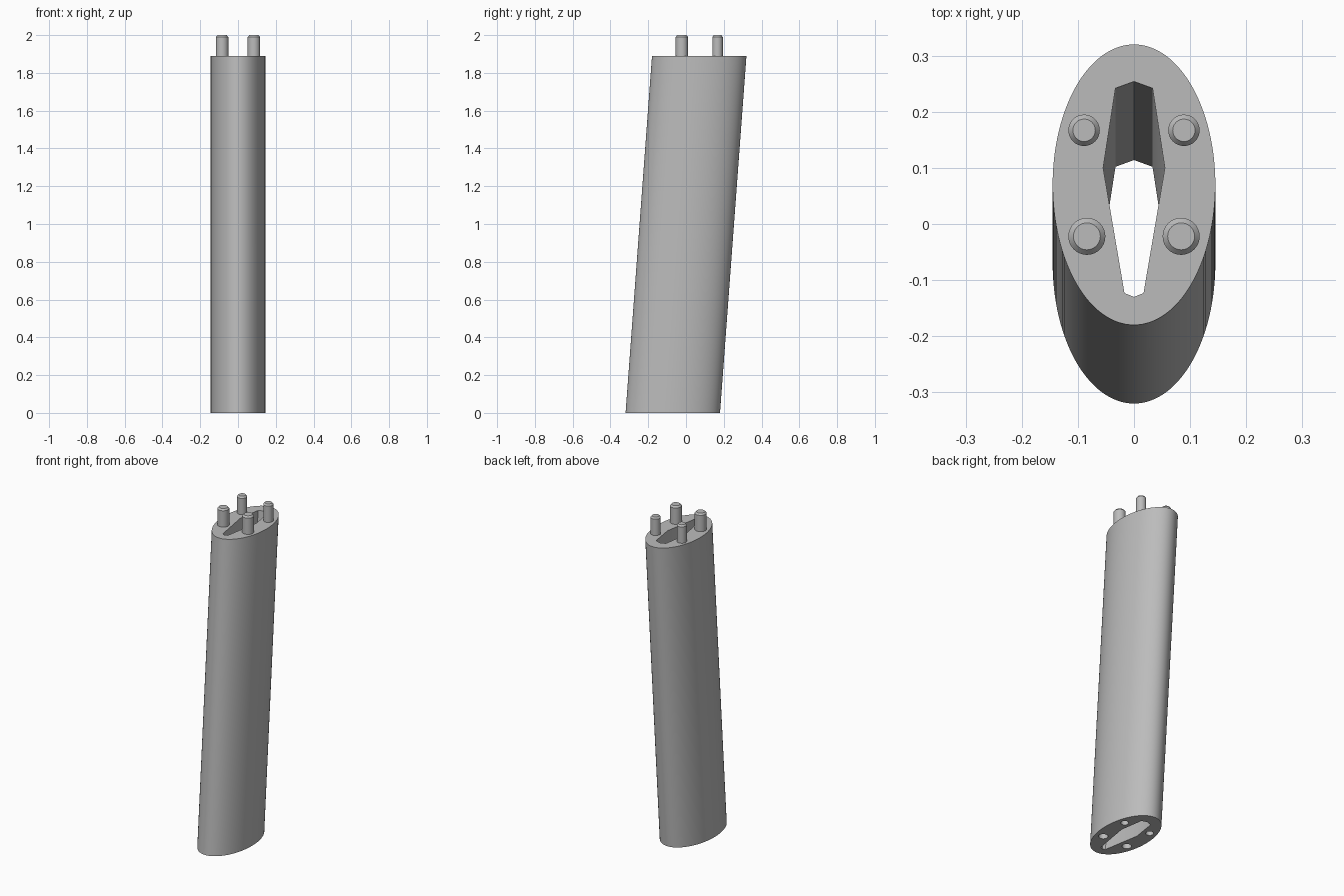
import bpy, bmesh, math

if "Cube" in bpy.data.objects:
    bpy.data.objects.remove(bpy.data.objects["Cube"])

TOP = 1.89      # height of the column body
LEAN = 0.07     # the body leans from y = -LEAN to y = +LEAN

grey = bpy.data.materials.new("light_grey")
grey.diffuse_color = (0.5, 0.5, 0.5, 1)
grey.use_nodes = True
grey.node_tree.nodes["Principled BSDF"].inputs["Base Color"].default_value = grey.diffuse_color


def ellipse(rx, ry, n):
    return [(rx * math.cos(2 * math.pi * i / n), ry * math.sin(2 * math.pi * i / n)) for i in range(n)]


def loft(name, sections):
    """Solid through sections of (outline, centre x, centre y, z), bottom to top."""
    bm = bmesh.new()
    rings = [[bm.verts.new((x + cx, y + cy, z)) for x, y in pts] for pts, cx, cy, z in sections]
    n = len(rings[0])
    for a, b in zip(rings, rings[1:]):
        for i in range(n):
            j = (i + 1) % n
            bm.faces.new((a[i], a[j], b[j], b[i]))
    bm.faces.new(rings[0][::-1])
    bm.faces.new(rings[-1])
    mesh = bpy.data.meshes.new(name)
    bm.to_mesh(mesh)
    bm.free()
    ob = bpy.data.objects.new(name, mesh)
    bpy.context.collection.objects.link(ob)
    mesh.materials.append(grey)
    return ob


def activate(ob):
    bpy.ops.object.select_all(action='DESELECT')
    ob.select_set(True)
    bpy.context.view_layer.objects.active = ob


def cut(ob, cutter):
    activate(ob)
    mod = ob.modifiers.new("cut", 'BOOLEAN')
    mod.operation, mod.solver, mod.object = 'DIFFERENCE', 'EXACT', cutter
    bpy.ops.object.modifier_apply(modifier=mod.name)
    bpy.data.objects.remove(cutter)


# Leaning oval column
oval = ellipse(0.145, 0.25, 128)
column = loft("column", [(oval, 0, -LEAN, 0), (oval, 0, LEAN, TOP)])

# Long channel through the column, following the lean
half = [(0.017, -0.193), (0.055, 0.03), (0.033, 0.172)]
slot = [(0, -0.2)] + half + [(0, 0.184)] + [(-x, y) for x, y in reversed(half)]
over = 0.1
k = LEAN * (1 + 2 * over / TOP)
cut(column, loft("channel_cutter", [(slot, 0, -k, -over), (slot, 0, k, TOP + over)]))

# Pegs on top, and matching sockets underneath: name, x, y, radius, tip radius
for row, px, py, r, tip in (("front", 0.084, -0.022, 0.033, 0.024), ("back", 0.089, 0.167, 0.028, 0.020)):
    for side, s in (("left", -1), ("right", 1)):
        x = s * px
        body, end = ellipse(r, r, 32), ellipse(tip, tip, 32)
        peg = loft(f"{row}_{side}_peg", [(body, x, py, TOP), (body, x, py, 1.99), (end, x, py, 2.0)])
        activate(peg)
        bpy.ops.object.shade_smooth_by_angle(angle=math.radians(30))
        hole = ellipse(tip + 0.002, tip + 0.002, 32)
        y = py - 2 * LEAN
        cut(column, loft("socket_cutter", [(hole, x, y, -0.05), (hole, x, y, 0.11)]))

activate(column)
bpy.ops.object.shade_smooth_by_angle(angle=math.radians(30))
